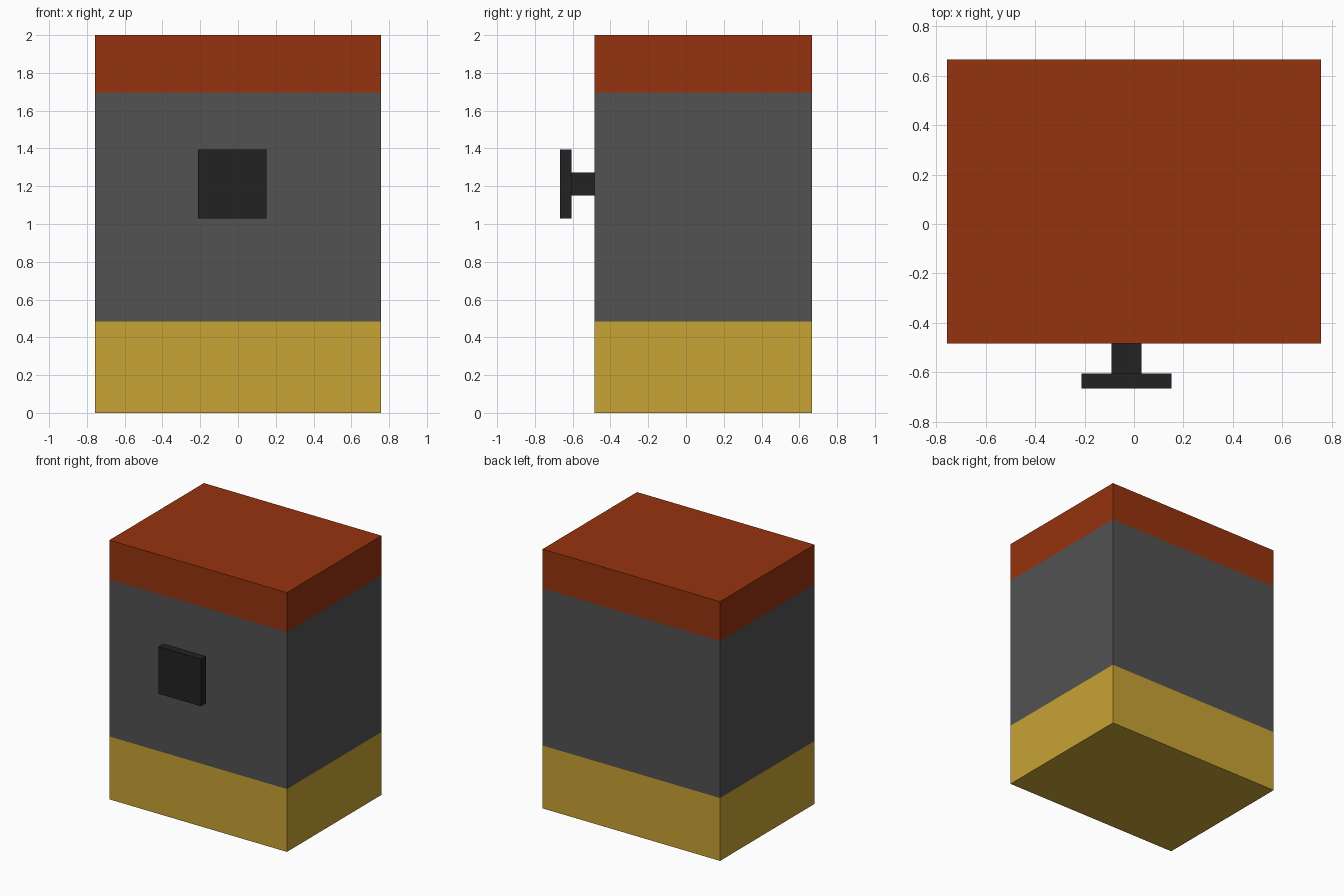
import bpy, bmesh

if "Cube" in bpy.data.objects:
    bpy.data.objects.remove(bpy.data.objects["Cube"])

U = 2 / 33  # model is laid out on a 33-unit-high block grid


def material(name, rgb):
    def lin(c):
        c /= 255
        return c / 12.92 if c <= 0.04045 else ((c + 0.055) / 1.055) ** 2.4
    m = bpy.data.materials.new(name)
    m.diffuse_color = (*[lin(c) for c in rgb], 1)
    m.use_nodes = True
    m.node_tree.nodes["Principled BSDF"].inputs["Base Color"].default_value = m.diffuse_color
    return m


gold = material("gold", (200, 163, 53))
grey = material("dark grey", (82, 82, 82))
red = material("rust red", (150, 51, 14))
black = material("black", (34, 34, 34))


def box(name, lo, hi, mats, cuts=()):
    """Box between two grid corners, sliced at heights; one material per slice."""
    bm = bmesh.new()
    bmesh.ops.create_cube(bm, size=1)
    for v in bm.verts:
        v.co = [(lo[i] if v.co[i] < 0 else hi[i]) * U for i in range(3)]
    for z in cuts:
        bmesh.ops.bisect_plane(bm, geom=bm.verts[:] + bm.edges[:] + bm.faces[:],
                               plane_co=(0, 0, z * U), plane_no=(0, 0, 1))
    for f in bm.faces:
        f.material_index = sum(f.calc_center_median().z > z * U for z in cuts)
    bmesh.ops.recalc_face_normals(bm, faces=bm.faces)
    me = bpy.data.meshes.new(name)
    bm.to_mesh(me)
    bm.free()
    for m in mats:
        me.materials.append(m)
    ob = bpy.data.objects.new(name, me)
    bpy.context.collection.objects.link(ob)
    return ob


# Main body with gold base, grey middle and red top bands
box("body", (-12.5, -8, 0), (12.5, 11, 33), (gold, grey, red), (8, 28))
# Knob on the front: short stem and square plate
box("knob_stem", (-1.5, -10, 19), (0.5, -8, 21), (black,))
box("knob_plate", (-3.5, -11, 17), (2.5, -10, 23), (black,))
